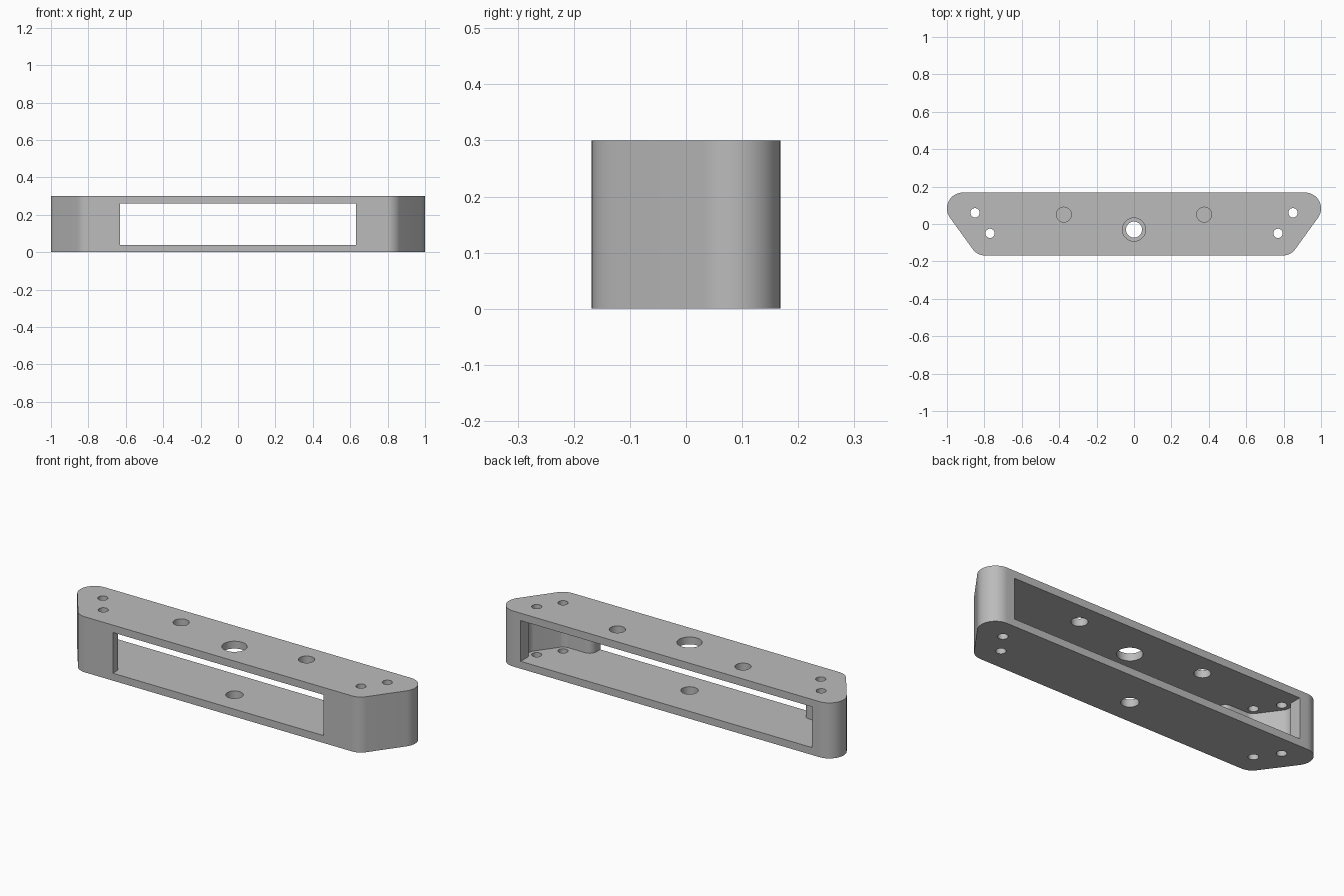
import bpy
import bmesh
from math import cos, sin, radians, atan2, pi

HEIGHT, HALF_DEPTH, PLATE = 0.30, 0.168, 0.04
SLANT = atan2(-0.08, 0.11)      # outward direction of the slanted end wall
REAR_HOLE, FRONT_HOLE = (0.85, 0.06), (0.77, -0.05)

cube = bpy.data.objects.get("Cube")
if cube:
    bpy.data.objects.remove(cube)

grey = bpy.data.materials.new("plain grey")
grey.use_nodes = True
colour = (0.50, 0.50, 0.50, 1)
grey.diffuse_color = colour
grey.node_tree.nodes["Principled BSDF"].inputs["Base Color"].default_value = colour


def arc(centre, r, start, end, steps=12):
    angles = [start + (end - start) * i / steps for i in range(steps + 1)]
    return [(centre[0] + r * cos(a), centre[1] + r * sin(a)) for a in angles]


def mirrored(half):
    """Close a right-hand outline with its mirror image."""
    return half + [(-x, y) for x, y in reversed(half)]


def prism(name, outline, z0, z1):
    bm = bmesh.new()
    face = bm.faces.new([bm.verts.new((x, y, z0)) for x, y in outline])
    top = bmesh.ops.extrude_face_region(bm, geom=[face])["geom"]
    verts = [v for v in top if isinstance(v, bmesh.types.BMVert)]
    bmesh.ops.translate(bm, verts=verts, vec=(0, 0, z1 - z0))
    bmesh.ops.recalc_face_normals(bm, faces=bm.faces)
    mesh = bpy.data.meshes.new(name)
    bm.to_mesh(mesh)
    bm.free()
    mesh.materials.append(grey)
    obj = bpy.data.objects.new(name, mesh)
    bpy.context.collection.objects.link(obj)
    return obj


def drill(name, centre, r, z0, z1):
    return prism(name, arc(centre, r, 0, 2 * pi, 32)[:-1], z0, z1)


# Housing: trapezoid with rounded corners
body = prism("housing", mirrored(
    arc((0.915, HALF_DEPTH - 0.085), 0.085, pi / 2, SLANT, 20)
    + arc((0.797, 0.08 - HALF_DEPTH), 0.08, SLANT, -pi / 2)), 0, HEIGHT)

# Through cavity: wide rear mouth, pockets round the end holes, narrow front slot
cutters = [prism("cavity_cutter", mirrored(
    [(0.87, 0.3)]
    + arc(REAR_HOLE, 0.045, radians(63), SLANT)
    + arc(FRONT_HOLE, 0.045, SLANT, -pi / 2)
    + arc((0.67, -0.135), 0.04, pi / 2, pi)
    + [(0.63, -0.3)]), PLATE, HEIGHT - PLATE)]

# Screw holes through both plates at the ends, through the top plate nearer the middle
for side in (-1, 1):
    for x, y in (REAR_HOLE, FRONT_HOLE):
        cutters.append(drill("end_hole_cutter", (side * x, y), 0.025, -0.1, 0.4))
    cutters.append(drill("top_hole_cutter", (side * 0.375, 0.05), 0.04, 0.15, 0.4))

# Centre hole: larger in the top plate than in the bottom plate
cutters.append(drill("centre_top_cutter", (0, -0.03), 0.062, 0.15, 0.4))
cutters.append(drill("centre_bottom_cutter", (0, -0.03), 0.043, -0.1, 0.15))

bpy.ops.object.select_all(action="DESELECT")
bpy.context.view_layer.objects.active = body
body.select_set(True)
for cutter in cutters:
    mod = body.modifiers.new("cut", "BOOLEAN")
    mod.operation, mod.solver, mod.object = "DIFFERENCE", "EXACT", cutter
    bpy.ops.object.modifier_apply(modifier=mod.name)
    bpy.data.objects.remove(cutter)

bpy.ops.object.shade_smooth_by_angle(angle=radians(30))
